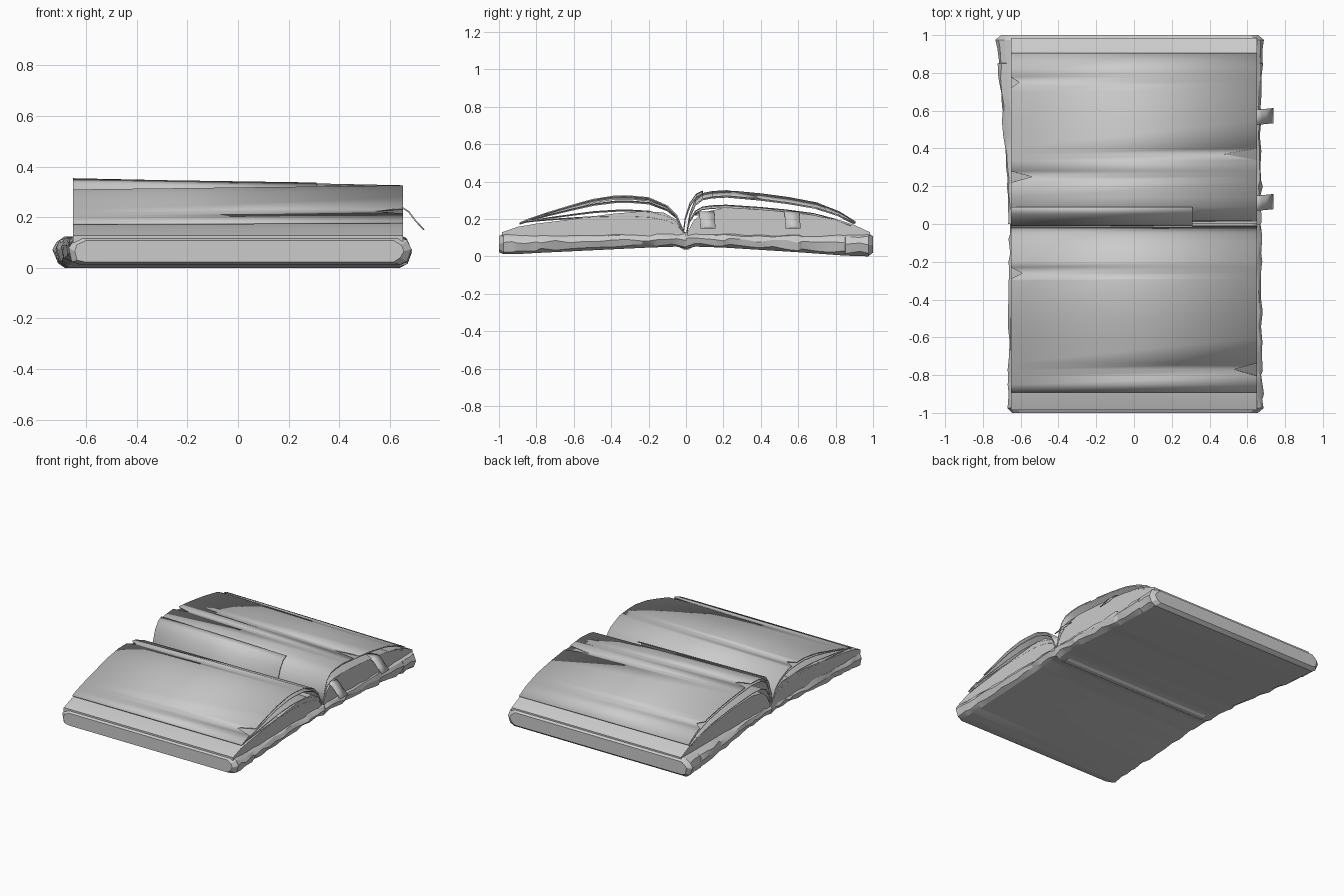
import bpy, bmesh, math, random

if "Cube" in bpy.data.objects:
    bpy.data.objects.remove(bpy.data.objects["Cube"])
random.seed(4)
PX = 0.652  # half length of the pages


def interp(pts, t):
    for a, b in zip(pts, pts[1:]):
        if a[0] <= t <= b[0]:
            k = (t - a[0]) / (b[0] - a[0])
            return [p + (q - p) * k for p, q in zip(a[1:], b[1:])]
    return list(pts[0][1:] if t < pts[0][0] else pts[-1][1:])


def make(name, verts, faces, angle=25, thick=0):
    me = bpy.data.meshes.new(name)
    me.from_pydata(verts, [], faces)
    bm = bmesh.new()
    bm.from_mesh(me)
    bmesh.ops.recalc_face_normals(bm, faces=bm.faces)
    bm.to_mesh(me)
    bm.free()
    me.shade_smooth()
    me.set_sharp_from_angle(angle=math.radians(angle))
    ob = bpy.data.objects.new(name, me)
    bpy.context.collection.objects.link(ob)
    if thick:
        mod = ob.modifiers.new("thickness", 'SOLIDIFY')
        mod.thickness = thick
        mod.offset = 0
    return ob


def loft(name, rings, angle=25):
    n = len(rings[0])
    verts = [v for r in rings for v in r]
    faces = [(i*n + j, i*n + (j+1) % n, (i+1)*n + (j+1) % n, (i+1)*n + j)
             for i in range(len(rings) - 1) for j in range(n)]
    faces += [tuple(range(n)), tuple(range(len(verts) - n, len(verts)))]
    return make(name, verts, faces, angle)


def page(name, profile, tilt=0.0, tears=(), x0=-PX, x1=PX, thick=0.005):
    """Curved sheet across x; tears are (y, depth, half width, side)."""
    prof = sorted(profile)
    lo, hi = prof[0][0], prof[-1][0]
    rows = [(y, z, x0, x1) for y, z in prof
            if not any(abs(y - t[0]) <= t[2] for t in tears)]
    for ty, depth, hw, _ in tears:
        for k in (-hw, 0, hw):
            y = ty + k
            a, b = x0, x1
            for sy, sd, sw, side in tears:
                cut = sd * max(0, 1 - abs(y - sy) / sw)
                if side > 0:
                    b -= cut
                else:
                    a += cut
            rows.append((y, interp(prof, y)[0], a, b))
    rows.sort()
    verts = []
    for y, z, a, b in rows:
        lift = min(1, max(0, (z - 0.13) / 0.15))
        verts += [(a, y, z + tilt * lift * a / PX), (b, y, z + tilt * lift * b / PX)]
    faces = [(2*i, 2*i + 1, 2*i + 3, 2*i + 2) for i in range(len(rows) - 1)]
    return make(name, verts, faces, 20, thick)


# Worn cover slab: y, left x, right x, bottom z, top z
cover = [(-1.0, -.65, .665, .022, .108), (-.975, -.672, .69, .012, .122),
         (-.9, -.674, .69, .012, .124), (-.8, -.67, .682, .018, .122),
         (-.2, -.665, .682, .047, .126), (-.05, -.665, .68, .052, .130),
         (0, -.668, .68, .041, .130), (.05, -.67, .68, .052, .130),
         (.2, -.678, .682, .047, .126), (.6, -.706, .676, .022, .122),
         (.85, -.724, .688, .004, .122), (.975, -.735, .69, .0, .124),
         (1.0, -.715, .665, .02, .108)]
ys = sorted({c[0] for c in cover} | {-.93 + .0775 * i for i in range(25)})
rings = []
for y in ys:
    xl, xr, zb, zt = interp(cover, y)
    ring = []
    for s, x in ((-1, xl), (1, xr)):
        side = []
        for inset, f in ((.05, 0), (.012, .16), (0, .55), (.012, .82), (.05, 1)):
            inner = 0 < f < 1
            j = random.uniform(0, .012) if inner else 0
            dz = random.uniform(-.008, .008) if inner else 0
            side.append((x - s * (inset + j), y, max(0, zb + (zt - zb) * f + dz)))
        ring += side[::-1] if s < 0 else side
    rings.append(ring)
loft("cover", rings, 22)

# Page blocks resting on the cover
blocks = {
    "front_page_block": [(-.985, .128), (-.9, .158), (-.8, .175), (-.6, .2), (-.4, .227),
                         (-.25, .24), (-.12, .235), (-.05, .195), (-.008, .13)],
    "rear_page_block": [(.008, .13), (.04, .19), (.09, .235), (.2, .258), (.4, .25),
                        (.6, .23), (.8, .2), (.9, .168), (.985, .128)]}
for name, top in blocks.items():
    loft(name, [[(-PX, y, .10), (PX, y, .10), (PX, y, z), (0, y, z), (-PX, y, z)]
                for y, z in top], 20)

# Loose front leaves
front = [(-.89, .175), (-.85, .192), (-.75, .225), (-.6, .268), (-.5, .295), (-.38, .314),
         (-.3, .314), (-.2, .305), (-.1, .262), (-.05, .215), (-.012, .128)]
page("front_top_page", front, .008,
     [(-.77, .125, .035, 1), (-.26, .06, .03, -1)], thick=.007)
for i, f in enumerate((.88, .62, .45)):
    under = [(y * (.985 - .012 * i), .13 + (z - .13) * f +
              (1 - f) * .25 * max(0, -y - .4) * .5) for y, z in front]
    page(f"front_lower_page_{i + 1}", under, .004)

# Loose rear leaves
rear = [(.005, .128), (.02, .215), (.05, .29), (.09, .322), (.14, .332), (.22, .337),
        (.4, .32), (.55, .3), (.7, .272), (.82, .228), (.905, .18)]
page("rear_top_page", rear, -.014,
     [(.37, .18, .032, 1), (.25, .11, .03, -1), (.75, .045, .03, -1)], thick=.006)
for i, f in enumerate((.94, .66)):
    under = [(y * (.99 - .015 * i), .13 + (z - .13) * f) for y, z in rear]
    page(f"rear_lower_page_{i + 1}", under, -.008)

# Torn page stub standing by the spine
page("torn_stub", [(-.015, .12), (-.004, .2), (.022, .275), (.055, .322), (.09, .339)],
     -.01, x0=-PX, x1=.31, thick=.006)

# Bookmark ribbons drooping past the page edge
for name, y in (("inner_bookmark", .11), ("outer_bookmark", .565)):
    path = [(.40, .222), (.652, .236), (.675, .222), (.70, .188), (.735, .15)]
    verts = [(x, y + s * .04 + (x - .652) * .1, z) for x, z in path for s in (-1, 1)]
    make(name, verts, [(2*i, 2*i + 1, 2*i + 3, 2*i + 2) for i in range(4)], 40, .006)

# Raised spine seam under the cover
loft("spine_seam", [[(-.6, y, .07), (.6, y, .07), (.58, y, z), (-.58, y, z)]
                    for y, z in ((-.035, .05), (-.015, .038), (.015, .038), (.035, .05))])
